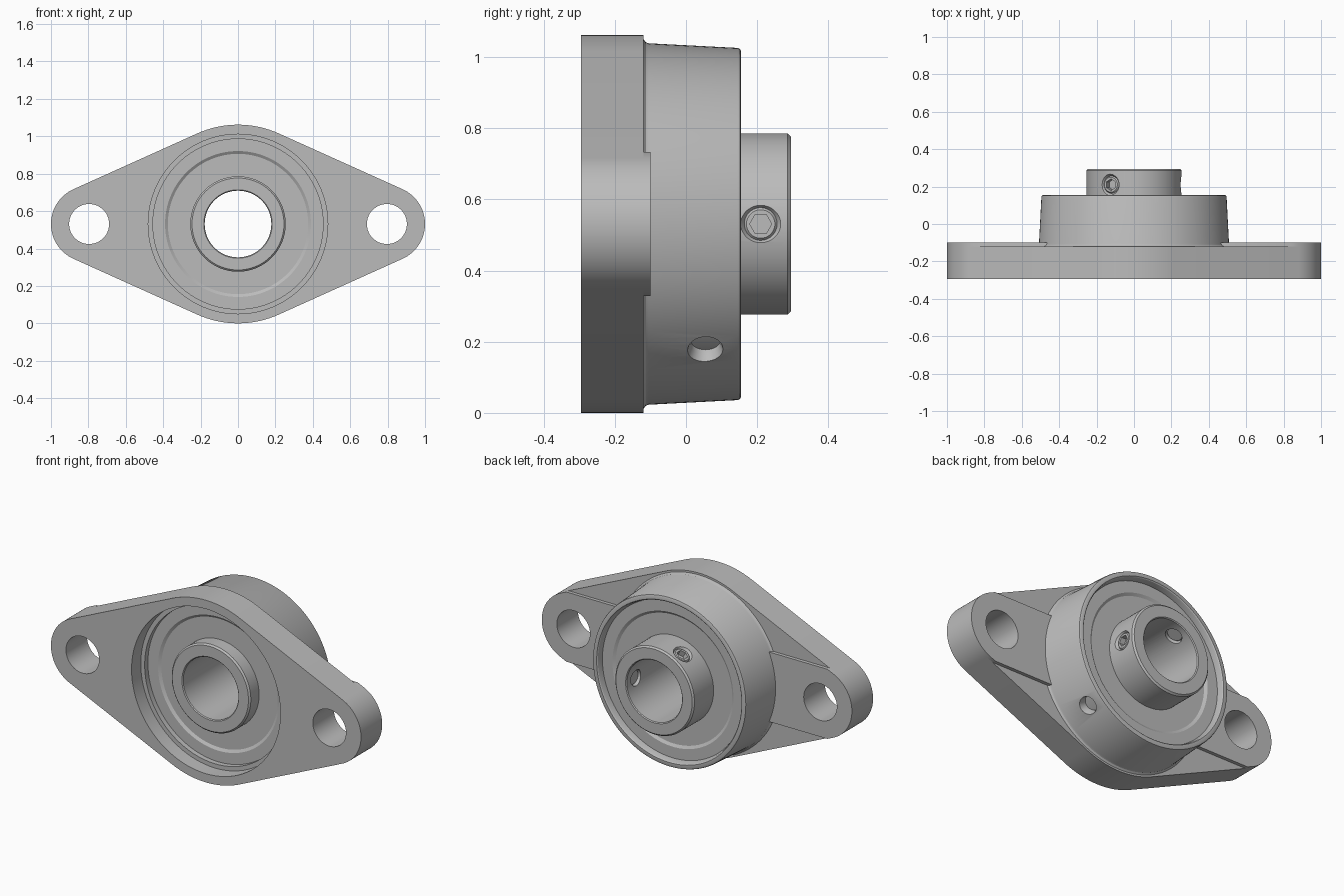
import bpy, bmesh, math
from mathutils import Matrix, Vector

if "Cube" in bpy.data.objects:
    bpy.data.objects.remove(bpy.data.objects["Cube"])

CZ = 0.531                      # height of the bearing axis
BOLT_X, END_R, MID_R, HOLE_R = 0.796, 0.204, 0.531, 0.107

steel = bpy.data.materials.new("plain grey metal")
steel.diffuse_color = (0.5, 0.5, 0.5, 1)
steel.use_nodes = True
steel.node_tree.nodes["Principled BSDF"].inputs["Base Color"].default_value = steel.diffuse_color


def make(name, bm):
    bmesh.ops.remove_doubles(bm, verts=bm.verts, dist=1e-5)
    bmesh.ops.recalc_face_normals(bm, faces=bm.faces)
    me = bpy.data.meshes.new(name)
    bm.to_mesh(me)
    bm.free()
    me.materials.append(steel)
    ob = bpy.data.objects.new(name, me)
    bpy.context.collection.objects.link(ob)
    return ob


def activate(ob):
    bpy.ops.object.select_all(action='DESELECT')
    ob.select_set(True)
    bpy.context.view_layer.objects.active = ob


def smooth(ob, angle=30):
    activate(ob)
    bpy.ops.object.shade_smooth_by_angle(angle=math.radians(angle))


def lathe(name, profile, matrix, segs=96):
    """Spin a closed (radius, height) profile about the matrix's z axis."""
    bm = bmesh.new()
    rings = []
    for i in range(segs):
        a = 2 * math.pi * i / segs
        rings.append([bm.verts.new(matrix @ Vector((r * math.cos(a), r * math.sin(a), h)))
                      for r, h in profile])
    n = len(profile)
    for i in range(segs):
        a, b = rings[i], rings[(i + 1) % segs]
        for j in range(n):
            k = (j + 1) % n
            if profile[j][0] == 0 and profile[k][0] == 0:
                continue
            bm.faces.new((a[j], b[j], b[k], a[k]))
    return make(name, bm)


def plate(name, loops, y0, y1):
    """Extrude an (x, z) outline with holes from y0 to y1."""
    bm = bmesh.new()
    edges = []
    for loop in loops:
        vs = [bm.verts.new((x, y0, z + CZ)) for x, z in loop]
        edges += [bm.edges.new((vs[i - 1], vs[i])) for i in range(len(vs))]
    bmesh.ops.triangle_fill(bm, use_beauty=True, edges=edges)
    ext = bmesh.ops.extrude_face_region(bm, geom=bm.faces[:])
    moved = [v for v in ext["geom"] if isinstance(v, bmesh.types.BMVert)]
    bmesh.ops.translate(bm, verts=moved, vec=(0, y1 - y0, 0))
    return make(name, bm)


def arc(cx, r, a0, a1, n):
    return [(cx + r * math.cos(math.radians(a0 + (a1 - a0) * i / n)),
             r * math.sin(math.radians(a0 + (a1 - a0) * i / n))) for i in range(n + 1)]


def circle(cx, r, n=48):
    return arc(cx, r, 0, 360, n)[:-1]


def cut(ob, cutter):
    cutter.hide_render = True
    mod = ob.modifiers.new("cut", 'BOOLEAN')
    mod.operation, mod.solver, mod.object = 'DIFFERENCE', 'EXACT', cutter
    activate(ob)
    bpy.ops.object.modifier_apply(modifier=mod.name)
    bpy.data.objects.remove(cutter)


def radial(angle, y):
    """Frame on the axis at y whose z points outward at the given angle."""
    d = Vector((math.cos(math.radians(angle)), 0, math.sin(math.radians(angle))))
    return Matrix.Translation((0, y, CZ)) @ d.to_track_quat('Z', 'Y').to_matrix().to_4x4()


AXIS = Matrix.Translation((0, 0, CZ)) @ Matrix.Rotation(-math.pi / 2, 4, 'X')

# flange: rounded diamond with bore and two bolt holes
t = 90 - math.degrees(math.asin((MID_R - END_R) / BOLT_X))
outline = (arc(BOLT_X, END_R, -t, t, 32) + arc(0, MID_R, t, 180 - t, 24)
           + arc(-BOLT_X, END_R, 180 - t, 180 + t, 32) + arc(0, MID_R, 180 + t, 360 - t, 24))
smooth(plate("flange", [outline, circle(0, 0.48, 96),
                        circle(BOLT_X, HOLE_R), circle(-BOLT_X, HOLE_R)], -0.295, -0.12))

# raised bolt pads at both ends
for side, word in ((1, "right"), (-1, "left")):
    pad = [(0.465, -0.203), (0.842, -0.203)] + arc(BOLT_X, END_R, -t, t, 32) \
        + [(0.842, 0.203), (0.465, 0.203)]
    loops = [pad, circle(BOLT_X, HOLE_R)]
    smooth(plate(word + "_bolt_pad", [[(side * x, z) for x, z in l] for l in loops], -0.12, -0.10))

# tapered housing with grease hole
housing = lathe("housing", [
    (0.48, -0.21), (0.455, -0.21), (0.455, 0.12), (0.463, 0.15), (0.468, 0.155),
    (0.485, 0.155), (0.492, 0.152), (0.495, 0.145), (0.508, -0.105), (0.511, -0.113),
    (0.52, -0.12), (0.48, -0.12)], AXIS, 128)
cut(housing, lathe("grease_cutter", [(0, 0.4), (0.042, 0.4), (0.042, 0.475), (0.053, 0.51),
                                     (0.053, 0.6), (0, 0.6)], radial(-45, 0.055), 32))
smooth(housing)

# bearing outer ring with slightly sunk seals
smooth(lathe("outer_ring_and_seals", [
    (0.25, -0.17), (0.375, -0.17), (0.39, -0.18), (0.46, -0.18),
    (0.46, 0.12), (0.39, 0.12), (0.375, 0.11), (0.25, 0.11)], AXIS, 128))

# inner ring with two set screw holes
inner = lathe("inner_ring", [
    (0.178, -0.25), (0.183, -0.255), (0.246, -0.255), (0.255, -0.246),
    (0.255, 0.286), (0.246, 0.295), (0.183, 0.295), (0.178, 0.29)], AXIS)
SCREWS = ((0, "side"), (120, "upper"))
for angle, word in SCREWS:
    cut(inner, lathe("screw_cutter", [(0, 0.1), (0.046, 0.1), (0.046, 0.24), (0.057, 0.256),
                                      (0.057, 0.35), (0, 0.35)], radial(angle, 0.21), 32))
smooth(inner)

# set screws with hex sockets
for angle, word in SCREWS:
    frame = radial(angle, 0.21)
    screw = lathe(word + "_set_screw", [(0, 0.19), (0.04, 0.19), (0.0462, 0.197),
                                        (0.0462, 0.24), (0.04, 0.247), (0, 0.247)], frame, 32)
    cut(screw, lathe("hex_cutter", [(0, 0.215), (0.031, 0.215), (0.031, 0.3), (0, 0.3)], frame, 6))
    smooth(screw)
